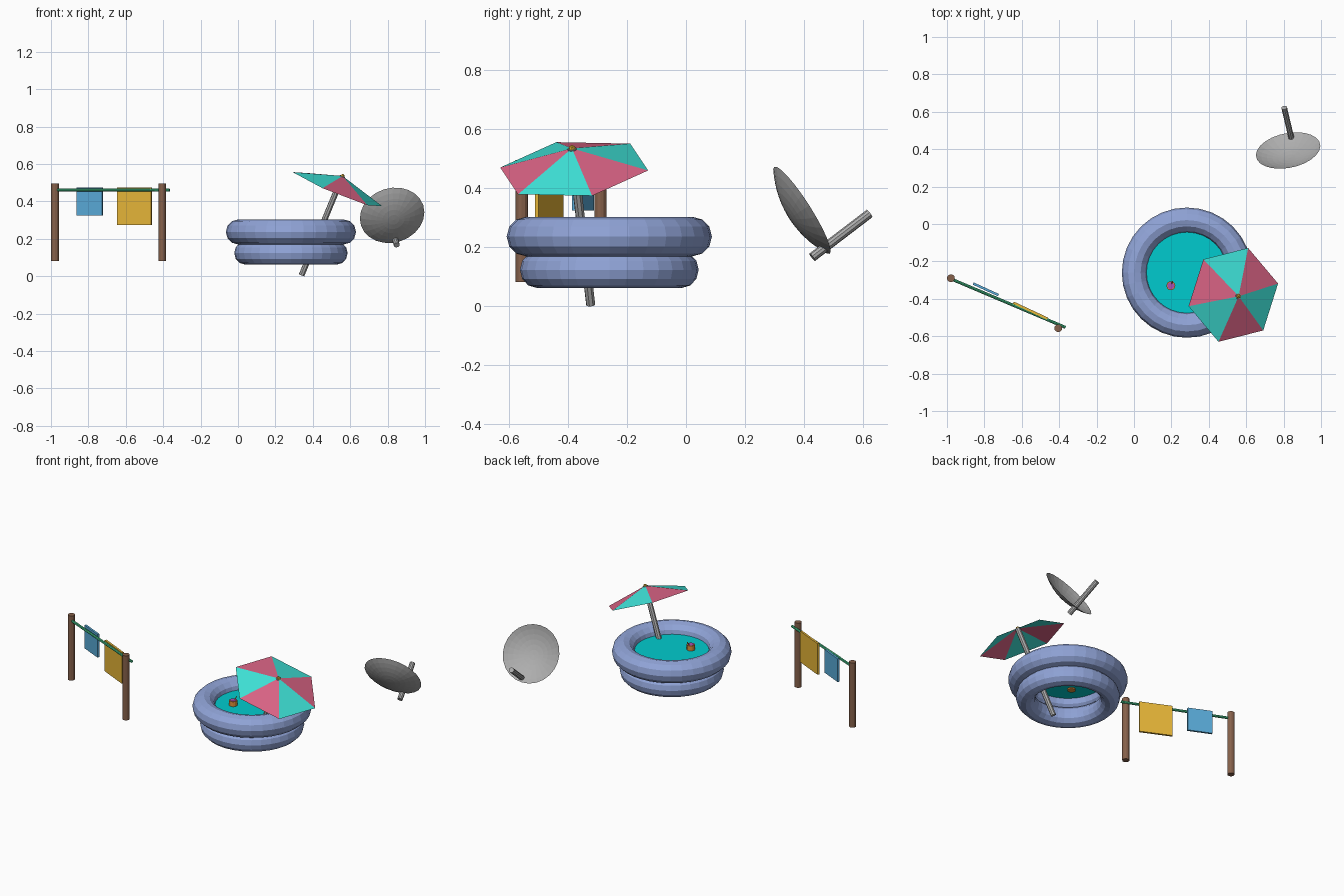
import bpy, bmesh, math
from mathutils import Vector, Matrix

if "Cube" in bpy.data.objects:
    bpy.data.objects.remove(bpy.data.objects["Cube"])


def mat(name, rgb):
    m = bpy.data.materials.new(name)
    m.diffuse_color = (*rgb, 1)
    m.use_nodes = True
    m.node_tree.nodes["Principled BSDF"].inputs["Base Color"].default_value = m.diffuse_color
    return m


BLUE = mat("pool_blue", (0.28, 0.37, 0.68))
WATER = mat("water", (0.0, 0.60, 0.62))
TEAL = mat("teal", (0.05, 0.78, 0.70))
PINK = mat("pink", (0.72, 0.13, 0.24))
ORANGE = mat("orange", (0.75, 0.28, 0.04))
YELLOW = mat("yellow", (0.80, 0.47, 0.04))
PURPLE = mat("purple", (0.40, 0.08, 0.45))
WOOD = mat("wood", (0.24, 0.12, 0.07))
GREEN = mat("rope_green", (0.06, 0.55, 0.25))
SKY = mat("cloth_blue", (0.10, 0.40, 0.68))
GREY = mat("metal_grey", (0.42, 0.42, 0.42))


def from_bmesh(name, bm, *mats):
    me = bpy.data.meshes.new(name)
    bm.to_mesh(me)
    bm.free()
    for m in mats:
        me.materials.append(m)
    ob = bpy.data.objects.new(name, me)
    bpy.context.collection.objects.link(ob)
    return ob


def frame(z, x_hint, origin):
    """Matrix with local z along z and local x close to x_hint."""
    z = Vector(z).normalized()
    x = Vector(x_hint)
    x = (x - z * x.dot(z)).normalized()
    m = Matrix((x, z.cross(x), z)).transposed().to_4x4()
    m.translation = Vector(origin)
    return m


def rod(name, a, b, r, m, sides=10):
    a, b = Vector(a), Vector(b)
    bm = bmesh.new()
    bmesh.ops.create_cone(bm, cap_ends=True, segments=sides, radius1=r, radius2=r, depth=(b - a).length)
    ob = from_bmesh(name, bm, m)
    d = b - a
    ob.matrix_world = Matrix.Translation((a + b) / 2) @ d.to_track_quat('Z', 'Y').to_matrix().to_4x4()
    return ob


def ring(name, loc, major, rx, rz):
    bpy.ops.mesh.primitive_torus_add(major_segments=32, minor_segments=12, location=loc,
                                     major_radius=major, minor_radius=rx)
    ob = bpy.context.object
    ob.name = name
    ob.scale.z = rz / rx
    ob.data.materials.append(BLUE)


# Pool: two stacked inflated rings and a water disc
PX, PY = 0.283, -0.26
ring("pool_upper_ring", (PX, PY, 0.237), 0.281, 0.067, 0.067)
ring("pool_lower_ring", (PX, PY, 0.124), 0.246, 0.057, 0.061)
rod("pool_water", (PX, PY, 0.236), (PX, PY, 0.246), 0.23, WATER, 32)

# Floating drink
rod("cup", (0.197, -0.33, 0.228), (0.197, -0.33, 0.278), 0.024, ORANGE, 12)
rod("drink", (0.197, -0.33, 0.27), (0.197, -0.33, 0.28), 0.019, PURPLE, 12)
rod("straw", (0.197, -0.33, 0.26), (0.206, -0.308, 0.296), 0.003, ORANGE, 6)

# Umbrella: leaning pole, six-panel canopy, finial
hub = Vector((0.559, -0.386, 0.535))
rod("umbrella_pole", (0.34, -0.323, 0.006), hub, 0.016, GREY, 8)
axis = (0.375, -0.10, 0.92)
bm = bmesh.new()
tip = bm.verts.new((0, 0, 0.076))
rim = [bm.verts.new((0.263 * math.cos(i * math.pi / 3), 0.263 * math.sin(i * math.pi / 3), 0)) for i in range(6)]
for i in range(6):
    f = bm.faces.new((tip, rim[i], rim[(i + 1) % 6]))
    f.material_index = (i + 1) % 2
canopy = from_bmesh("umbrella_canopy", bm, TEAL, PINK)
canopy.matrix_world = frame(axis, (0.236, 0.06, -0.091), (0.531, -0.379, 0.466))
# first panel runs clockwise neighbour to neighbour, so pick colours by position
for p in canopy.data.polygons:
    p.material_index = p.index % 2 ^ 1
bm = bmesh.new()
bmesh.ops.create_icosphere(bm, subdivisions=1, radius=0.013)
from_bmesh("umbrella_finial", bm, YELLOW).location = hub

# Satellite dish: shallow bowl swept from a spherical arc, opening to the back
R, DEPTH, SEG, RINGS = 0.175, 0.047, 24, 6
bm = bmesh.new()
bottom = bm.verts.new((0, 0, -DEPTH))
sphere = (R * R + DEPTH * DEPTH) / (2 * DEPTH)
prev = None
for j in range(1, RINGS + 1):
    t = math.asin(R / sphere) * j / RINGS
    r, z = sphere * math.sin(t), sphere * (1 - math.cos(t)) - DEPTH
    cur = [bm.verts.new((r * math.cos(k * math.tau / SEG), r * math.sin(k * math.tau / SEG), z)) for k in range(SEG)]
    for k in range(SEG):
        n = (k + 1) % SEG
        if prev:
            bm.faces.new((prev[k], prev[n], cur[n], cur[k]))
        else:
            bm.faces.new((bottom, cur[n], cur[k]))
    prev = cur
bmesh.ops.recalc_face_normals(bm, faces=bm.faces[:])
dish = from_bmesh("dish_bowl", bm, GREY)
dish.matrix_world = frame((-0.17, 0.83, 0.53), (1, 0, 0), (0.824, 0.393, 0.326))
rod("dish_arm", (0.849, 0.428, 0.167), (0.803, 0.622, 0.315), 0.016, GREY, 10)

# Clothesline: posts, rope and two hanging cloths
for side, x, y in (("left", -0.979, -0.29), ("right", -0.405, -0.557)):
    rod(side + "_post", (x, y, 0.083), (x, y, 0.497), 0.021, WOOD, 12)
rod("rope", (-0.975, -0.295, 0.462), (-0.366, -0.553, 0.46), 0.008, GREEN, 8)


def cloth(name, a, b, z0, z1, m):
    a, b = Vector(a), Vector(b)
    bm = bmesh.new()
    bmesh.ops.create_cube(bm, size=1)
    bmesh.ops.scale(bm, verts=bm.verts, vec=((b - a).length, 0.013, z1 - z0))
    ob = from_bmesh(name, bm, m)
    d, c = b - a, (a + b) / 2
    ob.location = (c.x, c.y, (z0 + z1) / 2)
    ob.rotation_euler.z = math.atan2(d.y, d.x)


cloth("blue_towel", (-0.860, -0.318), (-0.725, -0.380), 0.325, 0.474, SKY)
cloth("yellow_towel", (-0.645, -0.421), (-0.463, -0.506), 0.275, 0.474, YELLOW)
